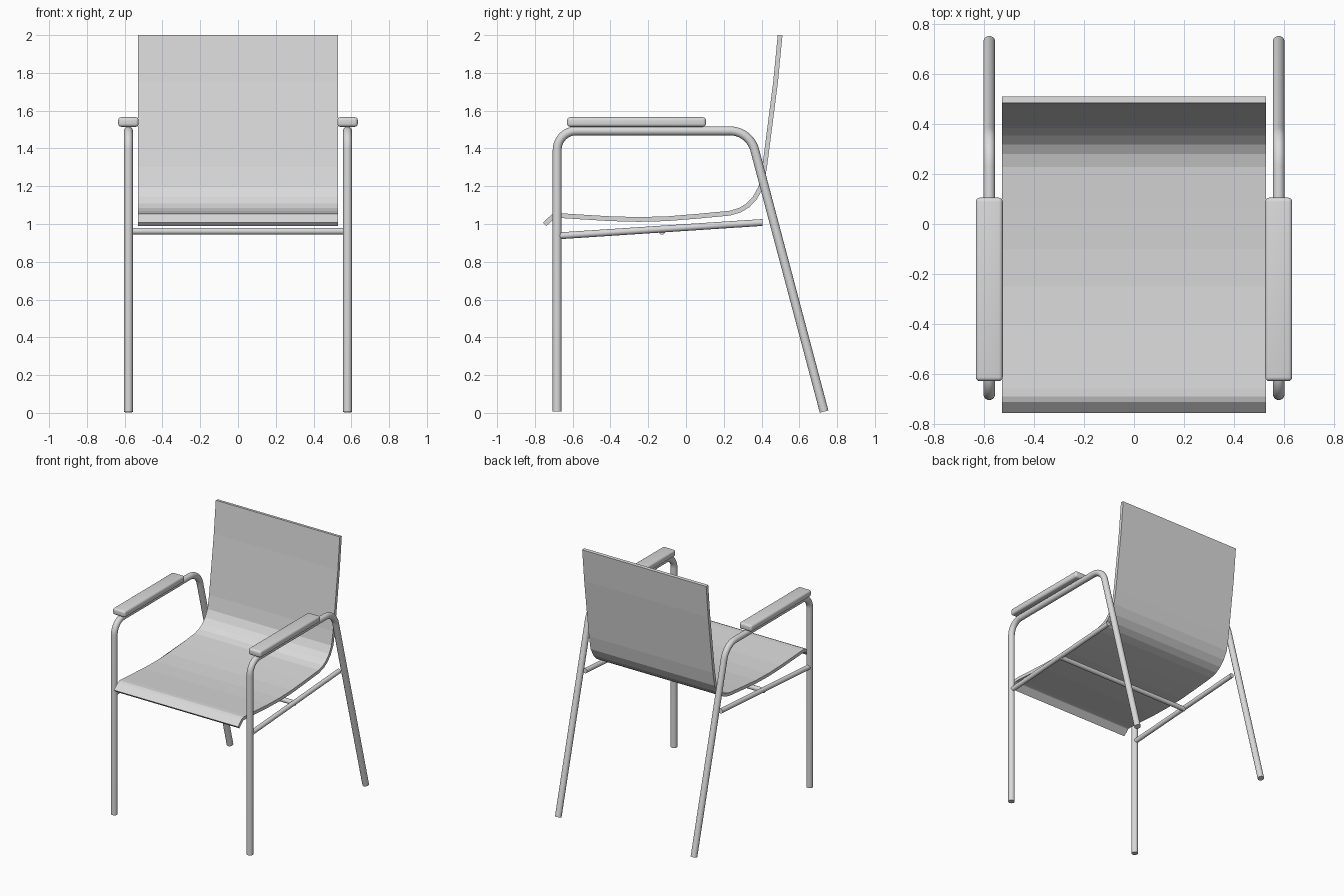
import bpy, bmesh, math
from mathutils import Vector

if "Cube" in bpy.data.objects:
    bpy.data.objects.remove(bpy.data.objects["Cube"])

grey = bpy.data.materials.new("light grey")
grey.diffuse_color = (0.7, 0.7, 0.7, 1)
grey.use_nodes = True
grey.node_tree.nodes["Principled BSDF"].inputs["Base Color"].default_value = grey.diffuse_color


def finish(obj, angle=None):
    obj.data.materials.clear()
    obj.data.materials.append(grey)
    if angle is not None:
        bpy.ops.object.select_all(action='DESELECT')
        obj.select_set(True)
        bpy.context.view_layer.objects.active = obj
        bpy.ops.object.shade_smooth_by_angle(angle=math.radians(angle))
    return obj


def add_mesh(name, bm, angle=None):
    bmesh.ops.recalc_face_normals(bm, faces=bm.faces[:])
    me = bpy.data.meshes.new(name)
    bm.to_mesh(me)
    bm.free()
    obj = bpy.data.objects.new(name, me)
    bpy.context.collection.objects.link(obj)
    return finish(obj, angle)


def fillet(a, corner, b, radius, steps=10):
    """Arc points rounding a corner between a and b."""
    u, v = (a - corner).normalized(), (b - corner).normalized()
    half = u.angle(v) / 2
    centre = corner + (u + v).normalized() * radius / math.sin(half)
    p = (corner + u * radius / math.tan(half) - centre).normalized()
    q = (corner + v * radius / math.tan(half) - centre).normalized()
    return [centre + p.slerp(q, i / steps).normalized() * radius
            for i in range(steps + 1)]


def tube(name, pts, radius, sides=20):
    """Round capped tube swept along a path."""
    bm = bmesh.new()
    rings = []
    tangents = []
    for i in range(len(pts)):
        before = (pts[i] - pts[max(i - 1, 0)]).normalized()
        after = (pts[min(i + 1, len(pts) - 1)] - pts[i]).normalized()
        tangents.append((before + after).normalized())
    ref = Vector((1, 0, 0)) if abs(tangents[0].x) < 0.9 else Vector((0, 0, 1))
    for p, t in zip(pts, tangents):
        side = t.cross(ref).normalized()
        up = side.cross(t)
        rings.append([bm.verts.new(p + radius * (math.cos(a) * side + math.sin(a) * up))
                      for a in (2 * math.pi * k / sides for k in range(sides))])
    for r, s in zip(rings, rings[1:]):
        for k in range(sides):
            bm.faces.new((r[k], r[(k + 1) % sides], s[(k + 1) % sides], s[k]))
    bm.faces.new(rings[0])
    bm.faces.new(rings[-1])
    return add_mesh(name, bm, 40)


# Bent seat and back shell: centre line (y, z) thickened and extruded across x
line = [Vector(p) for p in (
    (-0.748, 0.998), (-0.705, 1.039), (-0.69, 1.044), (-0.66, 1.044), (-0.55, 1.037),
    (-0.40, 1.028), (-0.25, 1.024), (-0.10, 1.028), (0.06, 1.041), (0.23, 1.057),
    (0.285, 1.073), (0.327, 1.098), (0.365, 1.138), (0.396, 1.195), (0.416, 1.30),
    (0.474, 1.75), (0.498, 1.999))]
half_t, half_w = 0.0125, 0.53
upper, lower = [], []
for i, p in enumerate(line):
    d = (line[min(i + 1, len(line) - 1)] - line[max(i - 1, 0)]).normalized()
    n = Vector((-d.y, d.x)) * half_t
    upper.append(p + n)
    lower.append(p - n)
bm = bmesh.new()
sections = [[bm.verts.new((x, u.x, u.y)) for u in upper] +
            [bm.verts.new((x, l.x, l.y)) for l in reversed(lower)]
            for x in (-half_w, half_w)]
n = len(sections[0])
m = len(line)
for k in range(n):
    j = (k + 1) % n
    bm.faces.new((sections[0][k], sections[0][j], sections[1][j], sections[1][k]))
for s in sections:
    for k in range(m - 1):
        bm.faces.new((s[k], s[k + 1], s[n - 2 - k], s[n - 1 - k]))
add_mesh("seat_shell", bm)

for label, x in (("left", -0.58), ("right", 0.58)):
    # Side frame: front leg, arm and raked back leg in one bent tube
    foot_f = Vector((x, -0.682, 0.008))
    top_f = Vector((x, -0.682, 1.493))
    top_b = Vector((x, 0.337, 1.493))
    foot_b = Vector((x, 0.731, 0.007))
    path = ([foot_f] + fillet(foot_f, top_f, top_b, 0.10)
            + fillet(top_f, top_b, foot_b, 0.135) + [foot_b])
    tube(label + "_side_frame", path, 0.0235)

    # Seat rail
    tube(label + "_seat_rail",
         [Vector((x, -0.68, 0.937)), Vector((x, 0.405, 1.008))], 0.018)

    # Armrest pad
    bm = bmesh.new()
    bmesh.ops.create_cube(bm, size=1)
    bmesh.ops.scale(bm, vec=(0.108, 0.735, 0.051), verts=bm.verts[:])
    bmesh.ops.translate(bm, vec=(x, -0.262, 1.540), verts=bm.verts[:])
    bmesh.ops.bevel(bm, geom=bm.edges[:], offset=0.016, segments=4,
                    profile=0.5, affect='EDGES')
    add_mesh(label + "_armrest", bm, 40)

# Cross bar under the seat
tube("cross_bar", [Vector((-0.58, -0.127, 0.962)), Vector((0.58, -0.127, 0.962))], 0.018)
